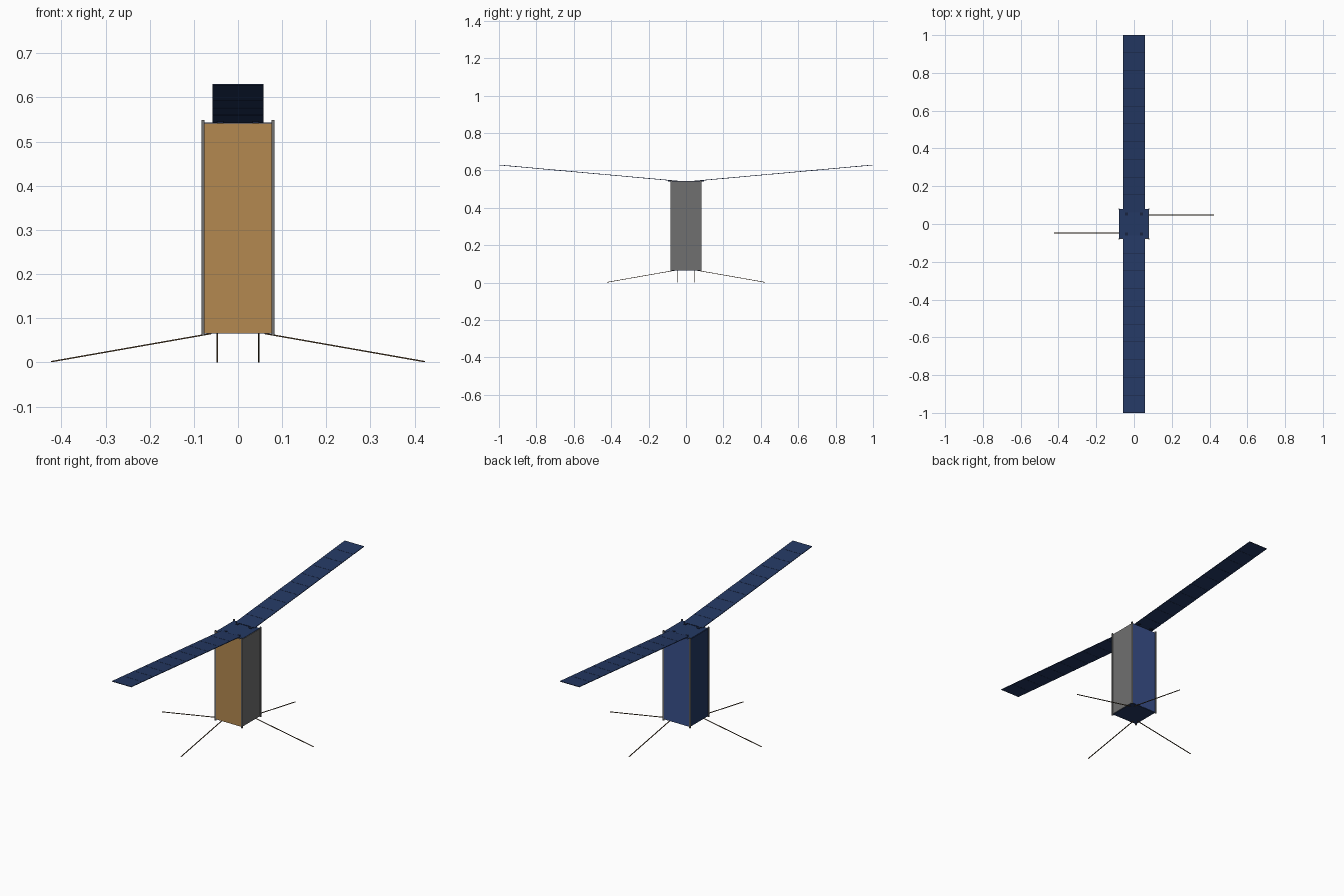
import bpy, bmesh, math
from mathutils import Matrix, Vector

if "Cube" in bpy.data.objects:
    bpy.data.objects.remove(bpy.data.objects["Cube"])


def srgb(r, g, b):
    lin = lambda c: ((c / 255 + 0.055) / 1.055) ** 2.4 if c > 10 else c / 255 / 12.92
    return (lin(r), lin(g), lin(b), 1)


def material(name, rgb):
    m = bpy.data.materials.new(name)
    m.diffuse_color = srgb(*rgb)
    m.use_nodes = True
    m.node_tree.nodes["Principled BSDF"].inputs["Base Color"].default_value = m.diffuse_color
    return m


GREY = material("aluminium_grey", (112, 112, 112))
GOLD = material("foil_gold", (180, 137, 80))
NAVY = material("solar_cell_navy", (36, 57, 100))
BLUE = material("panel_blue", (57, 80, 138))
DARK = material("dark_backing", (24, 36, 64))
TAPE = material("antenna_brown", (80, 62, 40))


def boxes(name, mat, items, matrix=Matrix()):
    """One object made of boxes, each given as (centre, size)."""
    bm = bmesh.new()
    for centre, size in items:
        m = matrix @ Matrix.Translation(centre) @ Matrix.Diagonal((*size, 1))
        bmesh.ops.create_cube(bm, size=1, matrix=m)
    me = bpy.data.meshes.new(name)
    bm.to_mesh(me)
    bm.free()
    me.materials.append(mat)
    ob = bpy.data.objects.new(name, me)
    bpy.context.collection.objects.link(ob)
    return ob


# Body: grey core with a thin coloured panel on most sides
Z0, Z1 = 0.067, 0.541
ZC, H = (Z0 + Z1) / 2, Z1 - Z0
boxes("body_core", GREY, [((0, 0, ZC), (0.156, 0.152, H - 0.004))])
boxes("front_panel", GOLD, [((0, -0.077, ZC), (0.152, 0.004, H))])
boxes("back_panel", BLUE, [((0, 0.077, ZC), (0.152, 0.004, H))])
boxes("left_panel", NAVY, [((-0.078, 0, ZC), (0.004, 0.152, H))])
boxes("right_panel", GREY, [((0.078, 0, ZC), (0.004, 0.152, H))])
boxes("top_panel", NAVY, [((0, 0, Z1), (0.154, 0.154, 0.004))])
boxes("bottom_panel", NAVY, [((0, 0, Z0), (0.154, 0.154, 0.004))])

# Corner rails
boxes("corner_rails", GREY,
      [((sx * 0.079, sy * 0.079, 0.305), (0.007, 0.007, 0.488))
       for sx in (-1, 1) for sy in (-1, 1)])

# Solar wings: tilted backing strip with rows of cells on both faces
ROOT, TIP = Vector((0, 0.06, 0.5445)), Vector((0, 0.9998, 0.629))
LENGTH = (TIP - ROOT).length
TILT = math.atan2(TIP.z - ROOT.z, TIP.y - ROOT.y)
ROWS = 10
PITCH = LENGTH / ROWS
for side, turn in (("back", 0), ("front", math.pi)):
    place = (Matrix.Rotation(turn, 4, 'Z') @ Matrix.Translation(ROOT)
             @ Matrix.Rotation(TILT, 4, 'X'))
    boxes(side + "_wing_backing", DARK,
          [((0, LENGTH / 2, 0), (0.115, LENGTH, 0.002))], place)
    boxes(side + "_wing_cells", NAVY,
          [((0, (i + 0.5) * PITCH, 0), (0.116, PITCH - 0.003, 0.0032))
           for i in range(ROWS)], place)
    # Hinge blocks at the wing root
    flat = Matrix.Rotation(turn, 4, 'Z')
    boxes(side + "_wing_hinges", DARK,
          [((x, 0.07, 0.5435), (0.014, 0.05, 0.004)) for x in (-0.04, 0.04)], flat)

# Four drooping tape antennas under the body
START, END = Vector((0.06, 0, 0.0655)), Vector((0.423, 0, 0.0018))
SPAN = (END - START).length
DROOP = math.atan2(START.z - END.z, END.x - START.x)
for name, angle, offset in (("right", 0, 0.047), ("back", 90, -0.047),
                            ("left", 180, 0.047), ("front", 270, -0.047)):
    place = (Matrix.Rotation(math.radians(angle), 4, 'Z')
             @ Matrix.Translation((START.x, offset, START.z))
             @ Matrix.Rotation(DROOP, 4, 'Y'))
    boxes(name + "_antenna", TAPE, [((SPAN / 2, 0, 0), (SPAN, 0.004, 0.003))], place)
